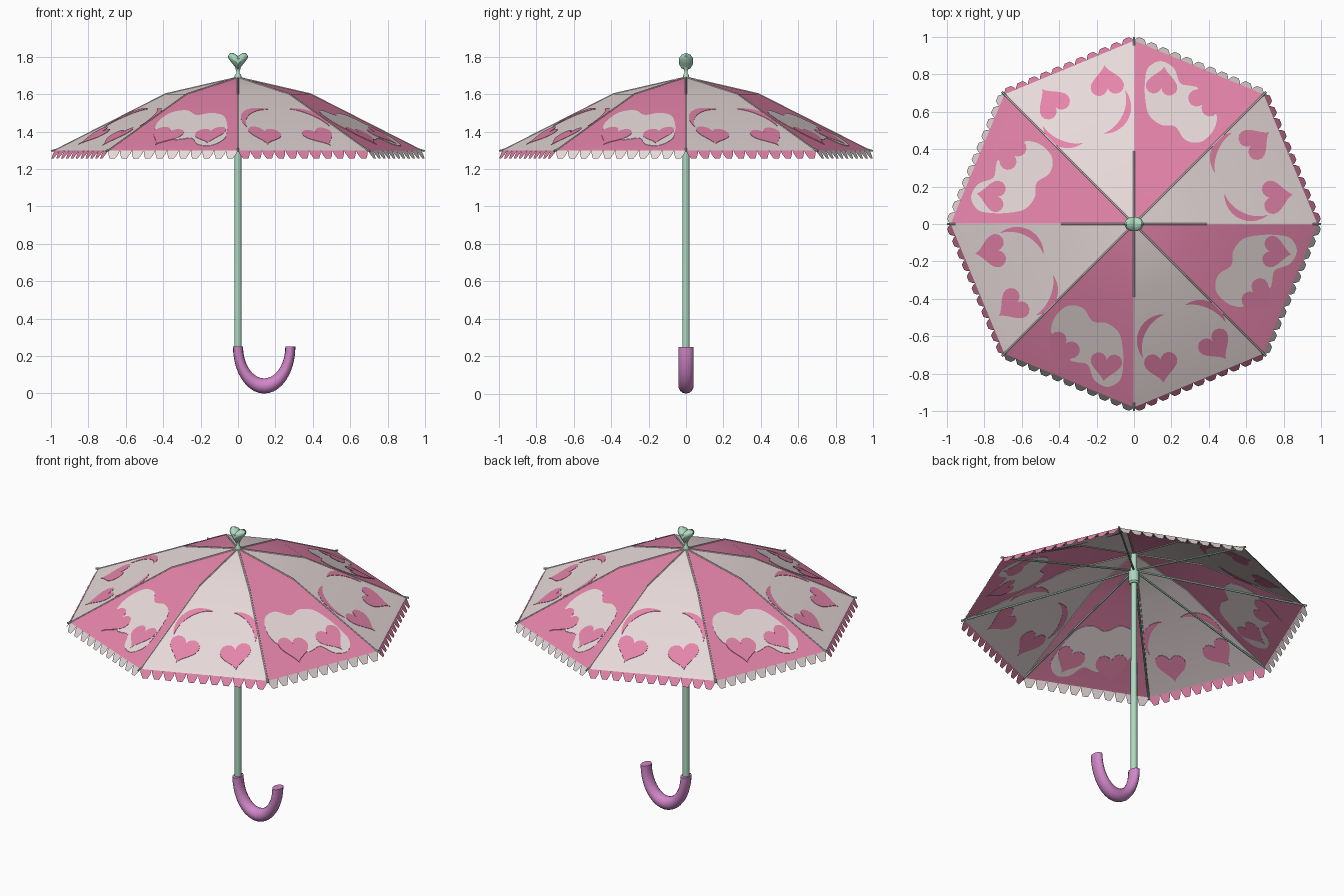
import bpy, bmesh, math
from mathutils import Vector

if "Cube" in bpy.data.objects:
    bpy.data.objects.remove(bpy.data.objects["Cube"])

def material(name, rgb):
    m = bpy.data.materials.new(name)
    m.diffuse_color = (*rgb, 1)
    m.use_nodes = True
    m.node_tree.nodes["Principled BSDF"].inputs["Base Color"].default_value = m.diffuse_color
    return m

CREAM = material("pale_blush", (0.82, 0.71, 0.71))
PINK = material("rose_pink", (0.78, 0.23, 0.40))
MINT = material("mint_green", (0.42, 0.70, 0.53))
PURPLE = material("orchid_purple", (0.64, 0.24, 0.58))

def make(name, verts, faces, mats, index=None, smooth=None):
    me = bpy.data.meshes.new(name)
    me.from_pydata([tuple(v) for v in verts], [], faces)
    for m in mats:
        me.materials.append(m)
    if index:
        me.polygons.foreach_set("material_index", index)
    ob = bpy.data.objects.new(name, me)
    bpy.context.collection.objects.link(ob)
    if smooth is not None:
        bpy.ops.object.select_all(action='DESELECT')
        ob.select_set(True)
        bpy.context.view_layer.objects.active = ob
        bpy.ops.object.shade_smooth_by_angle(angle=math.radians(smooth))
    return ob

def lathe(profile, n):
    """Closed rings around z from (radius, z) pairs, with end caps."""
    verts = [(r * math.cos(2 * math.pi * i / n), r * math.sin(2 * math.pi * i / n), z)
             for r, z in profile for i in range(n)]
    return verts, tube_faces(len(profile), n)

def tube_faces(rings, n, base=0):
    f = [(base + j * n + i, base + j * n + (i + 1) % n,
          base + (j + 1) * n + (i + 1) % n, base + (j + 1) * n + i)
         for j in range(rings - 1) for i in range(n)]
    f.append(tuple(base + i for i in reversed(range(n))))
    f.append(tuple(base + (rings - 1) * n + i for i in range(n)))
    return f

def rod(verts, faces, a, b, r, n=6):
    a, b = Vector(a), Vector(b)
    q = (b - a).to_track_quat('Z', 'Y')
    base = len(verts)
    for p in (a, b):
        for i in range(n):
            w = 2 * math.pi * i / n
            verts.append(p + q @ Vector((r * math.cos(w), r * math.sin(w), 0)))
    faces.extend(tube_faces(2, n, base))

# ---- canopy dimensions
N, RIM, RING = 8, 0.98, 0.39
Z_RIM, Z_RING, Z_TOP = 1.30, 1.60, 1.69
C = math.cos(math.pi / N)
A_RIM, A_RING = RIM * C, RING * C
SLOPE = (Z_RING - Z_RIM) / (A_RIM - A_RING)

def polar(r, k, z):
    w = 2 * math.pi * k / N
    return Vector((r * math.cos(w), r * math.sin(w), z))

def panel_point(k, u, t, z):
    """u = outward from the centre, t = sideways on panel k."""
    w = 2 * math.pi * (k + 0.5) / N
    return Vector((u * math.cos(w) - t * math.sin(w), u * math.sin(w) + t * math.cos(w), z))

# ---- canopy: eight panels in alternating colours
verts, faces, idx = [], [], []
for k in range(N):
    b = len(verts)
    verts += [Vector((0, 0, Z_TOP)), polar(RING, k, Z_RING), polar(RING, k + 1, Z_RING),
              polar(RIM, k, Z_RIM), polar(RIM, k + 1, Z_RIM)]
    faces += [(b, b + 1, b + 2), (b + 1, b + 3, b + 4, b + 2)]
    idx += [k % 2] * 2
make("canopy", verts, faces, [CREAM, PINK], idx, 30)

# ---- scalloped fringe in the opposite colours
verts, faces, idx = [], [], []
SIDE, COUNT = 2 * RIM * math.sin(math.pi / N), 11
step = SIDE / COUNT
for k in range(N):
    for i in range(COUNT):
        t = -SIDE / 2 + (i + 0.5) * step
        b = len(verts)
        for dt, d in ((-0.5, 0), (0.5, 0), (0.42, 0.45), (0.22, 1), (-0.22, 1), (-0.42, 0.45)):
            verts.append(panel_point(k, A_RIM + 0.028 * d, t + dt * step, Z_RIM - 0.045 * d))
        faces.append(tuple(range(b + 5, b - 1, -1)))
        idx.append(1 - k % 2)
make("fringe", verts, faces, [CREAM, PINK], idx)

# ---- painted shapes: thin plates through the panel, seen from both sides
def heart(u0, t0, size, tilt=0.0):
    pts = []
    for i in range(28):
        a = 2 * math.pi * i / 28
        x = 16 * math.sin(a) ** 3 * size / 32
        y = (13 * math.cos(a) - 5 * math.cos(2 * a) - 2 * math.cos(3 * a) - math.cos(4 * a)) * size / 32
        pts.append((u0 - y * math.cos(tilt) + x * math.sin(tilt),
                    t0 + x * math.cos(tilt) + y * math.sin(tilt)))
    return pts

def crescent(u0, t0, r, a0, a1, width, side):
    outer, inner, n = [], [], 14
    for i in range(n + 1):
        a = a0 + (a1 - a0) * i / n
        h = width * (0.08 + math.sin(math.pi * i / n)) / 2
        for lst, rr in ((outer, r + h), (inner, r - h)):
            lst.append((u0 - rr * math.cos(a), t0 + side * rr * math.sin(a)))
    return outer + inner[::-1]

def smooth_loop(p, n=5):
    out, m = [], len(p)
    for i in range(m):
        a, b, c, d = (Vector(p[(i + j) % m]) for j in (-1, 0, 1, 2))
        for s in range(n):
            x = s / n
            out.append(0.5 * (2 * b + (c - a) * x + (2 * a - 5 * b + 4 * c - d) * x * x
                              + (3 * b - a - 3 * c + d) * x ** 3))
    return out

CLOUD = smooth_loop([(.70, -.19), (.62, -.20), (.54, -.16), (.52, -.08), (.565, -.005),
                     (.545, .07), (.57, .15), (.64, .20), (.72, .235), (.80, .25), (.86, .20),
                     (.85, .12), (.79, .06), (.80, .0), (.80, -.04), (.74, -.08), (.73, -.14)])

def plates(name, mat, parity, shapes, half):
    verts, faces = [], []
    for k in range(parity, N, 2):
        for pts in shapes:
            b, n = len(verts), len(pts)
            for h in (-half, half):
                for u, t in pts:
                    verts.append(panel_point(k, u, t, Z_RIM + (A_RIM - u) * SLOPE + h))
            faces.extend(tube_faces(2, n, b))
    ob = make(name, verts, faces, [mat])
    bm = bmesh.new()
    bm.from_mesh(ob.data)
    bmesh.ops.recalc_face_normals(bm, faces=bm.faces)
    bm.to_mesh(ob.data)
    bm.free()

plates("pink_hearts_and_crescents", PINK, 0,
       [heart(.755, -.155, .18, .25), heart(.765, .155, .18, -.25),
        crescent(.665, -.07, .16, -.2, 1.65, .034, -1),
        crescent(.665, .09, .16, .0, 1.6, .034, 1)], 0.002)
plates("pale_clouds", CREAM, 1, [CLOUD], 0.002)
plates("pink_hearts_on_clouds", PINK, 1,
       [heart(.755, .15, .17, -.25), heart(.76, -.10, .18, .25)], 0.0035)

# ---- seams over the panel joints
verts, faces = [], []
for k in range(N):
    rod(verts, faces, (0, 0, Z_TOP), polar(RING, k, Z_RING), 0.005)
    rod(verts, faces, polar(RING, k, Z_RING), polar(RIM, k, Z_RIM), 0.004)
make("seams", verts, faces, [CREAM])

# ---- ribs from the runner to just past the canopy corners
verts, faces = [], []
for k in range(N):
    rod(verts, faces, polar(0.02, k, 1.575), polar(0.998, k, 1.296), 0.006)
make("ribs", verts, faces, [MINT])

# ---- shaft, runner and finial neck
make("shaft", *lathe([(0.02, 0.24), (0.018, 1.69)], 12), [MINT], smooth=40)
make("runner", *lathe([(0.024, 1.49), (0.031, 1.50), (0.031, 1.575), (0.024, 1.59)], 12),
     [MINT], smooth=30)
make("finial_neck", *lathe([(0.018, 1.68), (0.018, 1.70), (0.009, 1.712), (0.009, 1.725),
                            (0.016, 1.742)], 10), [MINT], smooth=40)

# ---- heart finial: a heart outline narrowing to front and back
half = [(0.0, -.05), (.028, -.016), (.05, .012), (.054, .028), (.042, .043), (.022, .042)]
outline = half + [(0.0, .027)] + [(-x, z) for x, z in half[:0:-1]]
verts = [(x * s, y, 1.777 + z * s) for y, s in ((.037, .35), (.024, .78), (0, 1), (-.024, .78), (-.037, .35))
         for x, z in outline]
make("heart_finial", verts, tube_faces(5, len(outline)), [MINT], smooth=35)

# ---- hooked handle: half a ring, stretched in height and depth
verts, M, n = [], 20, 14
for j in range(M + 1):
    a = math.pi + math.pi * j / M
    for i in range(n):
        w = 2 * math.pi * i / n
        r = 0.14 + 0.027 * math.cos(w)
        verts.append((0.14 + r * math.cos(a), 1.5 * 0.027 * math.sin(w), 0.25 + 1.5 * r * math.sin(a)))
make("handle", verts, tube_faces(M + 1, n), [PURPLE], smooth=40)

# ---- consistent outward normals on the solid parts
for name in ("seams", "ribs", "shaft", "runner", "finial_neck", "heart_finial", "handle"):
    me = bpy.data.objects[name].data
    bm = bmesh.new()
    bm.from_mesh(me)
    bmesh.ops.recalc_face_normals(bm, faces=bm.faces)
    bm.to_mesh(me)
    bm.free()
